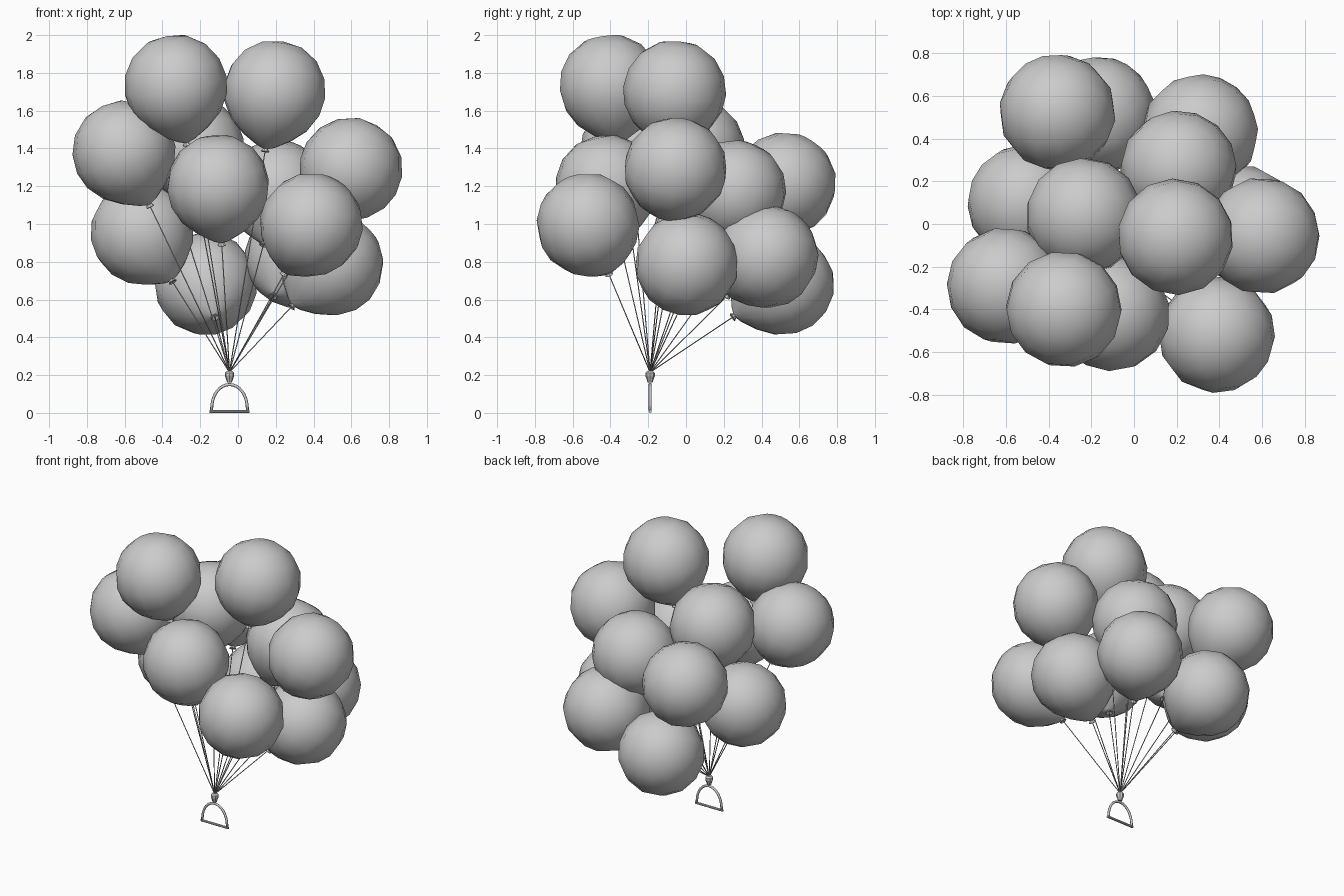
import bpy, bmesh, math
from mathutils import Vector

if "Cube" in bpy.data.objects:
    bpy.data.objects.remove(bpy.data.objects["Cube"])

grey = bpy.data.materials.new("balloon grey")
grey.diffuse_color = (0.6, 0.6, 0.6, 1)
grey.use_nodes = True
grey.node_tree.nodes["Principled BSDF"].inputs["Base Color"].default_value = grey.diffuse_color

KNOT = Vector((-0.045, -0.19, 0.215))   # where all strings meet

def finish(name, bm, smooth=True):
    bmesh.ops.recalc_face_normals(bm, faces=bm.faces)
    me = bpy.data.meshes.new(name)
    bm.to_mesh(me)
    bm.free()
    me.materials.append(grey)
    for p in me.polygons:
        p.use_smooth = smooth
    ob = bpy.data.objects.new(name, me)
    bpy.context.collection.objects.link(ob)
    return ob

def lathe(name, profile, origin, axis, sides, smooth=True):
    """Spin (radius, height) points around an axis through origin."""
    bm = bmesh.new()
    q = Vector(axis).to_track_quat('Z', 'Y')
    rings = []
    for r, h in profile:
        n = 1 if r == 0 else sides
        rings.append([bm.verts.new(Vector(origin) + q @ Vector(
            (r * math.cos(math.tau * i / sides), r * math.sin(math.tau * i / sides), h)))
            for i in range(n)])
    for a, b in zip(rings, rings[1:]):
        for i in range(sides):
            j = (i + 1) % sides
            f = [a[i % len(a)], a[j % len(a)], b[j % len(b)], b[i % len(b)]]
            bm.faces.new(list(dict.fromkeys(f)))
    return finish(name, bm, smooth)

def tube(name, start, end, radius, sides, smooth=True):
    d = Vector(end) - Vector(start)
    return lathe(name, [(0, 0), (radius, 0), (radius, d.length), (0, d.length)],
                 start, d, sides, smooth)

# Balloon body, neck and flared tie
BODY = [(0, 0.266), (0.108, 0.247), (0.197, 0.187), (0.253, 0.1), (0.274, 0),
        (0.259, -0.093), (0.207, -0.183), (0.13, -0.25), (0.05, -0.298),
        (0.012, -0.312)]
TIE = [(0, -0.308), (0.011, -0.309), (0.024, -0.326), (0.02, -0.329), (0, -0.318)]

CENTRES = [(-0.33, -0.40, 1.735), (0.195, -0.06, 1.705), (-0.605, -0.29, 1.385),
           (0.60, -0.055, 1.295), (-0.105, -0.42, 1.205), (0.39, -0.52, 1.00),
           (-0.51, 0.10, 0.955), (0.21, 0.26, 1.175), (0.50, 0.005, 0.79),
           (-0.17, 0.515, 0.685), (-0.36, 0.525, 1.215), (0.31, 0.43, 0.83),
           (-0.235, 0.04, 1.40)]

for k, c in enumerate(CENTRES, 1):
    c = Vector(c)
    d = (c - KNOT).normalized()
    lathe(f"balloon_{k}", BODY, c, d, 14)
    lathe(f"tie_{k}", TIE, c, d, 8, False)
    tube(f"string_{k}", KNOT - d * 0.02, c - d * 0.312, 0.003, 5)

# Knot gathering the strings
lathe("string_knot", [(0, 0.16), (0.013, 0.16), (0.019, 0.18), (0.025, 0.195),
                      (0.025, 0.212), (0.015, 0.222), (0, 0.222)],
      (KNOT.x, KNOT.y, 0), (0, 0, 1), 8, False)

# Arched handle, swept along half an ellipse
bm = bmesh.new()
rings, steps, sides = [], 16, 8
for s in range(steps + 1):
    a = math.pi * s / steps
    p = Vector((KNOT.x + 0.095 * math.cos(a), KNOT.y, 0.012 + 0.138 * math.sin(a) ** 0.9))
    out = Vector((math.cos(a), 0, math.sin(a)))
    rings.append([bm.verts.new(p + 0.008 * (out * math.cos(t) + Vector((0, 1, 0)) * math.sin(t)))
                  for t in (math.tau * i / sides for i in range(sides))])
for a, b in zip(rings, rings[1:]):
    for i in range(sides):
        j = (i + 1) % sides
        bm.faces.new((a[i], a[j], b[j], b[i]))
bm.faces.new(rings[0])
bm.faces.new(rings[-1])
finish("handle_arch", bm)

# Straight grip along the bottom
tube("handle_grip", (KNOT.x - 0.105, KNOT.y, 0.008), (KNOT.x + 0.105, KNOT.y, 0.008),
     0.008, 8, False)
